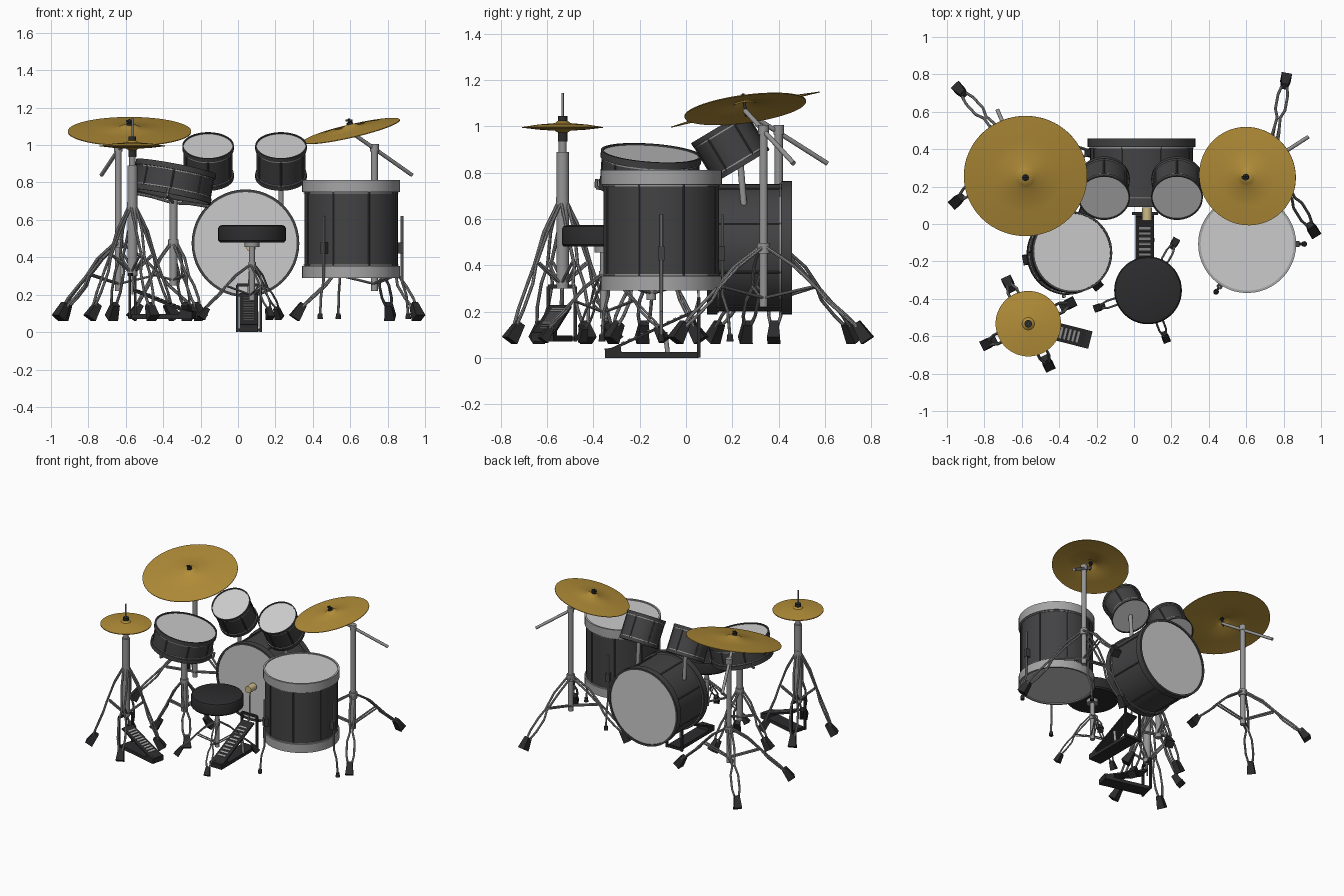
import bpy, bmesh
from math import sin, cos, pi, radians, hypot
from mathutils import Vector as V, Matrix as M

if "Cube" in bpy.data.objects:
    bpy.data.objects.remove(bpy.data.objects["Cube"])


def mat(name, *c):
    m = bpy.data.materials.new(name)
    m.diffuse_color = (*c, 1)
    m.use_nodes = True
    m.node_tree.nodes["Principled BSDF"].inputs["Base Color"].default_value = m.diffuse_color
    return m


DARK = mat("dark_shell", .055, .055, .058)
BLACK = mat("black", .025, .025, .027)
HEAD = mat("drum_skin", .6, .6, .6)
METAL = mat("metal", .3, .3, .3)
RIM = mat("light_rim", .38, .38, .38)
GOLD = mat("brass", .45, .27, .04)
FELT = mat("felt", .6, .5, .25)


def finish(name, bm, m):
    bmesh.ops.recalc_face_normals(bm, faces=bm.faces[:])
    me = bpy.data.meshes.new(name)
    bm.to_mesh(me)
    bm.free()
    me.materials.append(m)
    ob = bpy.data.objects.new(name, me)
    bpy.context.collection.objects.link(ob)
    return ob


def frame(loc, normal):
    return M.Translation(loc) @ V(normal).to_track_quat('Z', 'Y').to_matrix().to_4x4()


def add_rod(bm, a, b, r1, r2=None, n=8, spin=0):
    a, b = V(a), V(b)
    bmesh.ops.create_cone(bm, cap_ends=True, segments=n, radius1=r1, radius2=r1 if r2 is None else r2,
                          depth=(b - a).length,
                          matrix=frame((a + b) / 2, b - a) @ M.Rotation(spin, 4, 'Z'))


def rod(name, a, b, r, m=METAL, r2=None, n=20, spin=0):
    bm = bmesh.new()
    add_rod(bm, a, b, r, r2, n, spin)
    return finish(name, bm, m)


def tube(name, paths, r, m=METAL):
    bm = bmesh.new()
    for pts in paths:
        for a, b in zip(pts, pts[1:]):
            add_rod(bm, a, b, r)
    return finish(name, bm, m)


def lathe(name, prof, mtx, m, n=48, closed=False):
    bm = bmesh.new()
    vs = [bm.verts.new((r, 0, z)) for r, z in prof]
    es = [bm.edges.new(p) for p in zip(vs, vs[1:] + vs[:1] if closed else vs[1:])]
    bmesh.ops.spin(bm, geom=vs + es, cent=(0, 0, 0), axis=(0, 0, 1), angle=2 * pi, steps=n)
    bmesh.ops.remove_doubles(bm, verts=bm.verts[:], dist=1e-5)
    bm.transform(mtx)
    return finish(name, bm, m)


def beam(name, a, b, w, t, m):
    a, b = V(a), V(b)
    d = (b - a).normalized()
    s = d.cross(V((0, 0, 1)) if abs(d.z) < .99 else V((0, 1, 0))).normalized()
    rot = M((d, s, d.cross(s))).transposed().to_4x4()
    bm = bmesh.new()
    bmesh.ops.create_cube(bm, size=1, matrix=M.Translation((a + b) / 2) @ rot
                          @ M.Diagonal(((b - a).length, w, t, 1)))
    return finish(name, bm, m)


# drum: batter head at local z = 0, body extends down the axis
def drum(name, loc, normal, r, d, hoop, rim=DARK, lugs=8):
    mx = frame(loc, normal)
    s = r * .955
    lathe(name + "_shell", [(0, -.014), (s, -.014), (s, .014 - d), (0, .014 - d)], mx, DARK)
    for tag, z0, z1, zh in (("top", 0, -hoop, -.007), ("bottom", -d, hoop - d, .007 - d)):
        lathe(f"{name}_{tag}_hoop", [(r * .95, z0), (r, z0), (r, z1), (r * .95, z1)], mx, rim, closed=True)
        lathe(f"{name}_{tag}_skin", [(0, zh), (r * .955, zh), (r * .955, zh + (.004 if zh < -.05 else -.004)),
                                     (0, zh + (.004 if zh < -.05 else -.004))], mx, HEAD)
        q = z1 - .004 if tag == "top" else z1 + .004
        lathe(f"{name}_{tag}_band", [(s, q - .003), (s + .004, q - .003), (s + .004, q + .003), (s, q + .003)],
              mx, METAL, closed=True)
    paths = []
    for i in range(lugs):
        a = 2 * pi * (i + .5) / lugs
        paths.append([mx @ V((s * cos(a), s * sin(a), z)) for z in (-hoop, hoop - d)])
    tube(name + "_lugs", paths, .005, DARK)


drum("bass_drum", (.04, .09, .475), (0, -1, 0), .288, .367, .045)
drum("floor_tom", (.605, -.107, .812), (0, 0, 1), .262, .522, .064, RIM)
drum("snare_drum", (-.33, -.15, .885), (.185, .07, .98), .218, .165, .03)
for side, x in (("left", -.16), ("right", .23)):
    drum(side + "_rack_tom", (x, .14, .998), (0, -.515, .857), .138, .2, .022, lugs=6)
    rod(side + "_tom_mount", (x, .25, .66), (x, .235, .84), .014)

# floor tom legs
for i, a in enumerate((0, 103, 237)):
    u = V((cos(radians(a)), sin(radians(a)), 0))
    c = V((.605, -.107, 0))
    P = lambda r, z: c + u * r + V((0, 0, z))
    tube(f"floor_tom_leg_{i}", [[P(.272, .62), P(.272, .27), P(.295, .2), P(.305, .09)]], .007)
    rod(f"floor_tom_foot_{i}", P(.305, .07), P(.305, .1), .015, BLACK, .012)
    beam(f"floor_tom_bracket_{i}", P(.25, .45), P(.28, .45), .03, .06, DARK)


# folding stand legs: paired rods that pinch and spread, a brace and a rubber foot
def legs(name, x, y, ztop, zlow, feet, k=1.0):
    bm, rub = bmesh.new(), bmesh.new()
    for fx, fy in feet:
        L = hypot(fx - x, fy - y)
        u = V(((fx - x) / L, (fy - y) / L, 0))
        s = V((-u.y, u.x, 0))
        P = lambda r, z, o=0: V((x, y, z)) + u * r + s * o
        H = ztop - .12
        for sg in (1, -1):
            pts = [P(L * t + .01, .12 + H * h, sg * o * k) for t, h, o in
                   ((0, 1, .014), (.3, .76, .018), (.52, .5, .008), (.62, .36, .026), (.8, .17, .026), (.93, .03, .012))]
            for a, b in zip(pts, pts[1:]):
                add_rod(bm, a, b, .0075 * k)
            add_rod(bm, P(.01, zlow, sg * .01), P(L * .5, .12 + H * .52, sg * .012), .006 * k)
        add_rod(rub, P(L - .03 * k, .075 + .075 * k), P(L + .02 * k, .075), .026 * k, .04 * k, 4, pi / 4)
    finish(name + "_legs", bm, METAL)
    finish(name + "_rubber_feet", rub, BLACK)
    rod(name + "_collar", (x, y, ztop - .03), (x, y, ztop + .015), .028 * k)


def cymbal(name, loc, normal, R, h=.03):
    t = .004
    top = [(0, h), (R * .07, h), (R * .14, h * .75), (R * .19, h * .45), (R * .6, h * .22), (R, -h * .2)]
    lathe(name, top + [(r, z - t) for r, z in reversed(top)], frame(loc, normal), GOLD, 64)


# crash cymbals on boom stands
for name, c, n, R, post, end, feet in (
        ("left_crash", (-.58, .255, 1.08), (0, -.23, .97), .33, (-.64, .40), (-.73, .61, .84),
         ((-.93, .715), (-.945, .125), (-.22, .38))),
        ("right_crash", (.605, .255, 1.083), (-.225, -.13, .97), .265, (.73, .335), (.93, .465, .84),
         ((.81, .765), (.955, -.03), (.32, .26)))):
    cymbal(name + "_cymbal", c, n, R)
    x, y = post
    rod(name + "_post", (x, y, .22), (x, y, .99), .018)
    rod(name + "_boom", end, V(c) - V((0, 0, .015)), .0105)
    rod(name + "_tilter", (x, y, .965), (x, y, 1.005), .023)
    N = V(n).normalized()
    rod(name + "_bolt", V(c) - N * .04, V(c) + N * .06, .006, BLACK)
    rod(name + "_felt", V(c) + N * .025, V(c) + N * .04, .017, BLACK)
    rod(name + "_wing_nut", V(c) + N * .05 - V((.018, 0, 0)), V(c) + N * .05 + V((.018, 0, 0)), .006, BLACK)
    legs(name + "_stand", x, y, .48, .26, feet)

# snare stand with basket arms
rod("snare_post", (-.345, -.15, .25), (-.345, -.15, .71), .021)
legs("snare_stand", -.345, -.15, .48, .28,
     [(-.345 + .21 * cos(radians(a)), -.15 + .21 * sin(radians(a))) for a in (70, 190, 310)])
mx = frame((-.33, -.15, .885), (.185, .07, .98))
tube("snare_basket", [[(-.345, -.15, .69)] + [mx @ V((r * cos(a), r * sin(a), z)) for r, z in ((.12, -.178), (.228, -.172), (.228, -.135))]
                      for a in (.6, 2.7, 4.8)], .008)

# hi-hat
hx, hy = -.565, -.533
rod("hi_hat_tube", (hx, hy, .3), (hx, hy, .89), .027)
rod("hi_hat_upper_tube", (hx, hy, .88), (hx, hy, .96), .017)
rod("hi_hat_rod", (hx, hy, .2), (hx, hy, 1.145), .005)
rod("hi_hat_seat", (hx, hy, .935), (hx, hy, .99), .021, BLACK)
rod("hi_hat_clutch", (hx, hy, 1.015), (hx, hy, 1.045), .02, BLACK)
cymbal("hi_hat_top_cymbal", (hx, hy, 1.002), (0, 0, 1), .175, .026)
cymbal("hi_hat_bottom_cymbal", (hx, hy, .99), (0, 0, -1), .175, .02)
legs("hi_hat_stand", hx, hy, .68, .32,
     [(hx + .235 * cos(radians(a)), hy + .235 * sin(radians(a))) for a in (26, 116, 206, 296)])


# foot pedal: base, upright frame, slatted footboard
def pedal(name, heel, toe, rise, height, w):
    h, t = V(heel), V(toe)
    d = (t - h).normalized()
    s = V((-d.y, d.x, 0))
    Z = V((0, 0, 1))
    beam(name + "_base", h, t, w * .8, .025, BLACK)
    a, b = h + d * .03 + Z * .025, t - d * .015 + Z * rise
    beam(name + "_heel_block", h + Z * .012, h + d * .07 + Z * .02, w * .8, .03, BLACK)
    beam(name + "_footboard", a, b, w * .8, .012, BLACK)
    up = (b - a).normalized().cross(-s).normalized()
    up = up if up.z > 0 else -up
    for i in range(10):
        p = a.lerp(b, .12 + .078 * i) + up * .007
        beam(f"{name}_slat_{i}", p, p + (b - a).normalized() * .013, w * .5, .006, RIM)
    for sg in (1, -1):
        e = t + s * sg * w * .5
        beam(f"{name}_upright_{sg + 1}", e - Z * .012, e + Z * height, .013, .016, BLACK)
    for k, z in enumerate((0, height)):
        beam(f"{name}_crossbar_{k}", t - s * w * .5 + Z * z, t + s * w * .5 + Z * z, .016, .016, BLACK)
    tube(name + "_chain", [[b, t + Z * height]], .006, METAL)


pedal("bass_pedal", (.058, -.35, .0125), (.058, .055, .0125), .19, .24, .125)
pedal("hi_hat_pedal", (-.235, -.62, .083), (-.565, -.537, .083), .14, .225, .12)
rod("beater_rod", (.058, .055, .25), (.07, .045, .45), .005)
rod("beater_head", (.07, .02, .455), (.07, .088, .455), .026, FELT)
rod("pedal_spring", (.1, -.08, .025), (.1, -.09, .11), .01)

# drum throne
tx, ty = .075, -.355
lathe("throne_seat", [(0, .48), (.172, .48), (.181, .49), (.181, .555), (.175, .567), (.16, .573), (0, .573)],
      M.Translation((tx, ty, 0)), BLACK)
rod("throne_post", (tx, ty, .17), (tx, ty, .485), .016)
rod("throne_mount", (tx, ty, .455), (tx, ty, .482), .04)
legs("throne", tx, ty, .36, .2, ((.215, -.105), (-.185, -.445), (.168, -.605)), .72)

# smooth curved surfaces, keep sharp edges
for ob in bpy.context.scene.objects:
    ob.select_set(True)
    bpy.context.view_layer.objects.active = ob
bpy.ops.object.shade_smooth_by_angle(angle=radians(35))
